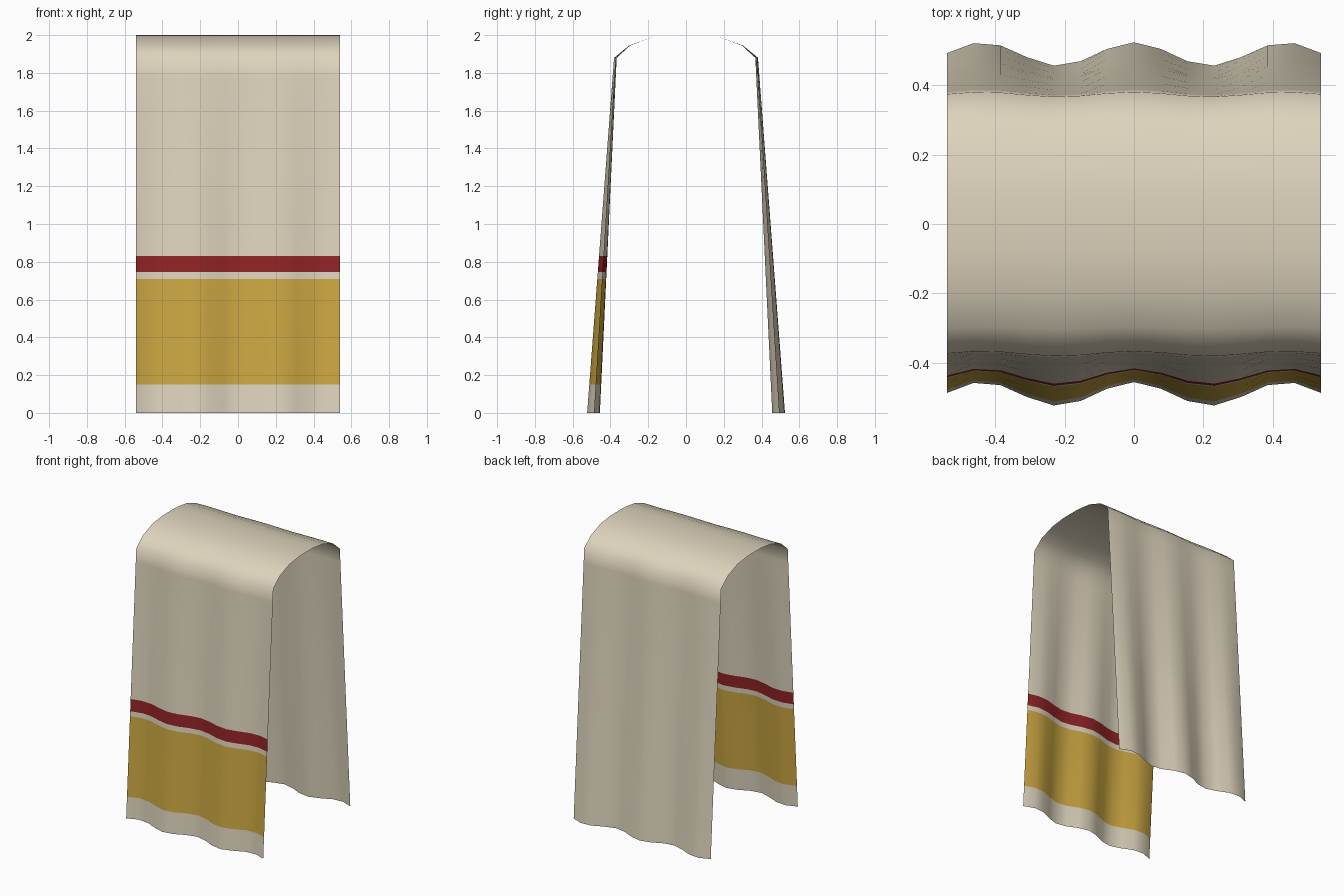
import bpy
import bmesh
import math

cube = bpy.data.objects.get("Cube")
if cube:
    bpy.data.objects.remove(cube, do_unlink=True)


def make_material(name, colour):
    mat = bpy.data.materials.new(name)
    mat.use_nodes = True
    mat.diffuse_color = colour
    mat.node_tree.nodes["Principled BSDF"].inputs["Base Color"].default_value = colour
    return mat


cream = make_material("cream cloth", (0.73, 0.66, 0.51, 1))
gold = make_material("gold band", (0.60, 0.385, 0.054, 1))
red = make_material("red stripe", (0.285, 0.017, 0.019, 1))

HALF_WIDTH = 0.54
COLUMNS = 14
SHOULDER = 1.88      # height where the hanging panels meet the crown
BOTTOM_Y, SHOULDER_Y = 0.49, 0.374

# Heights of the cross rows on a panel, including the stripe borders
ROWS = [0, 0.15, 0.43, 0.71, 0.745, 0.83, 1.15, 1.47, 1.78, SHOULDER]
# Half of the rounded crown, from shoulder to middle
CROWN = [(0.30, 1.944), (0.19, 1.985), (0.08, 1.999)]

# Half of the profile: hanging panel, then crown
half = [(BOTTOM_Y + (SHOULDER_Y - BOTTOM_Y) * z / SHOULDER, z) for z in ROWS] + CROWN
profile = [(-y, z) for y, z in half] + [(0, 2.0)] + half[::-1]


def ripple(x, z):
    """Soft folds that fade out towards the crown."""
    strength = 0.034 - 0.027 * z / SHOULDER if z <= SHOULDER else 0.05 * (2 - z)
    return strength * math.cos(14.4 * x)


# Draped sheet
bm = bmesh.new()
grid = []
for y, z in profile:
    xs = [HALF_WIDTH * (2 * i / COLUMNS - 1) for i in range(COLUMNS + 1)]
    grid.append([bm.verts.new((x, y + ripple(x, z), z)) for x in xs])

for low, high in zip(grid, grid[1:]):
    for i in range(COLUMNS):
        face = bm.faces.new((low[i], low[i + 1], high[i + 1], high[i]))
        face.smooth = True
        # Coloured bands on the front panel only
        centre = face.calc_center_median()
        if centre.y < 0:
            if 0.15 < centre.z < 0.71:
                face.material_index = 1
            elif 0.745 < centre.z < 0.83:
                face.material_index = 2

mesh = bpy.data.meshes.new("draped_towel")
bm.to_mesh(mesh)
bm.free()
for mat in (cream, gold, red):
    mesh.materials.append(mat)
towel = bpy.data.objects.new("draped_towel", mesh)
bpy.context.collection.objects.link(towel)
